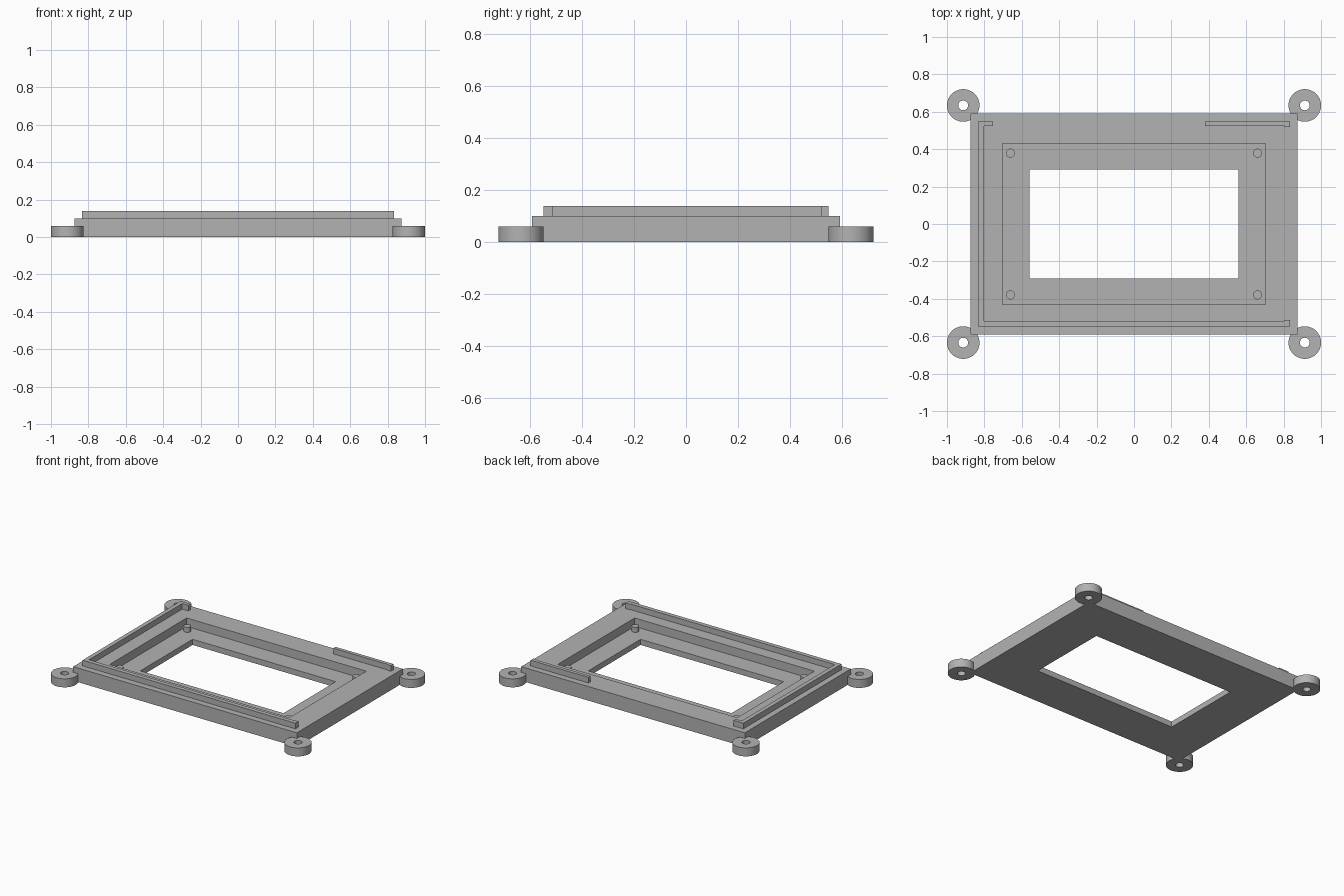
import bpy
import bmesh
from math import cos, sin, tau

if "Cube" in bpy.data.objects:
    bpy.data.objects.remove(bpy.data.objects["Cube"])

grey = bpy.data.materials.new("mid grey")
grey.use_nodes = True
color = (0.45, 0.45, 0.45, 1)
grey.diffuse_color = color
grey.node_tree.nodes["Principled BSDF"].inputs["Base Color"].default_value = color


def finish(name, bm, smooth=False):
    bmesh.ops.recalc_face_normals(bm, faces=bm.faces)
    mesh = bpy.data.meshes.new(name)
    bm.to_mesh(mesh)
    bm.free()
    mesh.materials.append(grey)
    obj = bpy.data.objects.new(name, mesh)
    bpy.context.collection.objects.link(obj)
    if smooth:
        bpy.ops.object.select_all(action="DESELECT")
        obj.select_set(True)
        bpy.context.view_layer.objects.active = obj
        bpy.ops.object.shade_smooth_by_angle()
    return obj


def ring_solid(name, loops, smooth=False):
    """Bridge a closed series of outlines into a ring with a through hole."""
    bm = bmesh.new()
    rings = [[bm.verts.new(p) for p in loop] for loop in loops]
    n = len(rings[0])
    for a, b in zip(rings, rings[1:] + rings[:1]):
        for i in range(n):
            j = (i + 1) % n
            bm.faces.new((a[i], a[j], b[j], b[i]))
    return finish(name, bm, smooth)


def prism(name, outline, z0, z1):
    bm = bmesh.new()
    face = bm.faces.new([bm.verts.new((x, y, z0)) for x, y in outline])
    top = bmesh.ops.extrude_face_region(bm, geom=[face])["geom"]
    verts = [v for v in top if isinstance(v, bmesh.types.BMVert)]
    bmesh.ops.translate(bm, verts=verts, vec=(0, 0, z1 - z0))
    return finish(name, bm)


def rect(x, y, z):
    return [(-x, -y, z), (x, -y, z), (x, y, z), (-x, y, z)]


def circle(cx, cy, r, z, n=48):
    return [(cx + r * cos(tau * i / n), cy + r * sin(tau * i / n), z) for i in range(n)]


# Frame with stepped recess and window opening
TOP, FLOOR, LIP = 0.10, 0.04, 0.14
OUTER, RECESS, WINDOW = (0.875, 0.592), (0.703, 0.43), (0.56, 0.292)
ring_solid("frame", [rect(*OUTER, 0), rect(*OUTER, TOP), rect(*RECESS, TOP),
                     rect(*RECESS, FLOOR), rect(*WINDOW, FLOOR), rect(*WINDOW, 0)])

# Mounting lugs and locating pins at each corner
for side, sx in (("right", -1), ("left", 1)):
    for end, sy in (("front", -1), ("back", 1)):
        x, y = sx * 0.913, sy * 0.634
        ring_solid(f"{end}_{side}_mounting_lug",
                   [circle(x, y, 0.087, 0), circle(x, y, 0.087, 0.06),
                    circle(x, y, 0.026, 0.06), circle(x, y, 0.026, 0)], True)
        bm = bmesh.new()
        bmesh.ops.create_cone(bm, cap_ends=True, segments=32, radius1=0.024,
                              radius2=0.024, depth=0.035)
        bmesh.ops.translate(bm, verts=bm.verts,
                            vec=(sx * 0.661, sy * 0.379, FLOOR + 0.0175))
        finish(f"{end}_{side}_locating_pin", bm, True)

# Raised lip: long run around the front, right and back corner
X, Y, T = 0.833, 0.548, 0.03
prism("main_lip", [(X, -Y), (X, -Y + T + 0.005), (X - T, -Y + T + 0.005), (X - T, -Y + T),
                   (T - X, -Y + T), (T - X, Y - T + 0.005), (-0.755, Y - T + 0.005),
                   (-0.755, Y), (-X, Y), (-X, -Y)], TOP, LIP)

# Short back lip with a small hooked end
prism("back_lip", [(0.38, Y), (0.38, Y - T + 0.005), (X - T, Y - T + 0.005),
                   (X - T, Y - T), (X, Y - T), (X, Y)], TOP, LIP)
